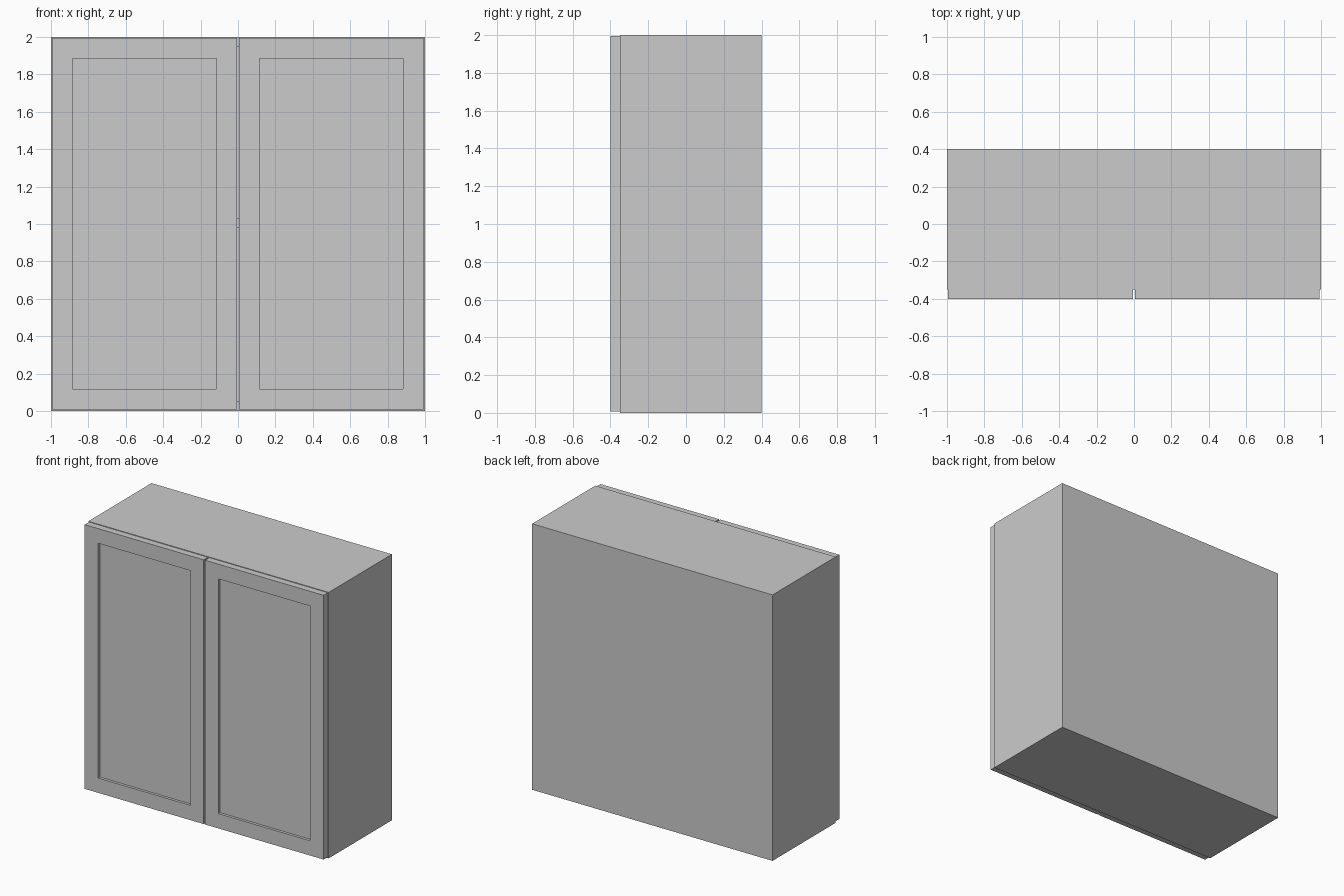
import bpy, bmesh

if "Cube" in bpy.data.objects:
    bpy.data.objects.remove(bpy.data.objects["Cube"])

T = 0.05  # board thickness


def box(name, x0, x1, y0, y1, z0, z1):
    bm = bmesh.new()
    bmesh.ops.create_cube(bm, size=1)
    for v in bm.verts:
        v.co = ((x0 + x1) / 2 + v.co.x * (x1 - x0),
                (y0 + y1) / 2 + v.co.y * (y1 - y0),
                (z0 + z1) / 2 + v.co.z * (z1 - z0))
    mesh = bpy.data.meshes.new(name)
    bm.to_mesh(mesh)
    bm.free()
    obj = bpy.data.objects.new(name, mesh)
    bpy.context.collection.objects.link(obj)
    return obj


def door(name, x0, x1):
    # Slab door with a recessed centre panel on its front face
    obj = box(name, x0, x1, -0.4, -0.35, 0.008, 1.995)
    bm = bmesh.new()
    bm.from_mesh(obj.data)
    bm.normal_update()
    front = min(bm.faces, key=lambda f: f.normal.y)
    bmesh.ops.inset_region(bm, faces=[front], thickness=0.157)
    # A second zero-width inset makes the straight recess walls
    bmesh.ops.inset_region(bm, faces=[front], thickness=0)
    bmesh.ops.translate(bm, verts=front.verts, vec=(0, 0.02, 0))
    bm.to_mesh(obj.data)
    bm.free()


# Side panels
box("left_side", -1, -1 + T, -0.35, 0.4, 0, 2)
box("right_side", 1 - T, 1, -0.35, 0.4, 0, 2)

# Back panel between the sides
inner = 1 - T
box("back_panel", -inner, inner, 0.4 - T, 0.4, 0, 2)

# Bottom, middle shelf and top boards
for name, z in (("bottom_panel", 0), ("shelf", 0.98), ("top_panel", 2 - T)):
    box(name, -inner, inner, -0.35, 0.4 - T, z, z + T)

# Pair of doors with a narrow gap
door("left_door", -0.995, -0.005)
door("right_door", 0.005, 0.992)
